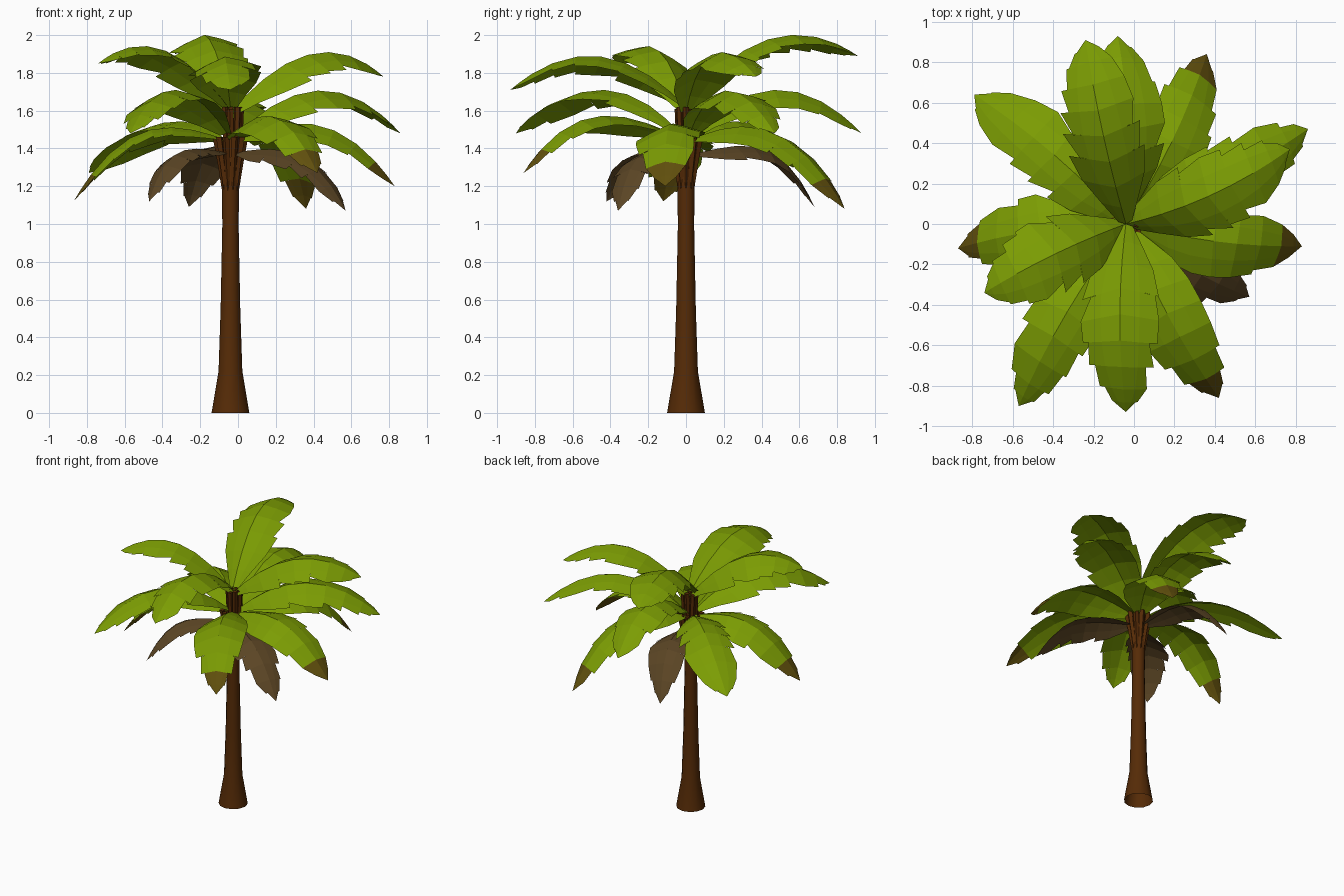
import bpy, bmesh, math, random
from mathutils import Vector

if "Cube" in bpy.data.objects:
    bpy.data.objects.remove(bpy.data.objects["Cube"])

random.seed(11)
CX = -0.04  # trunk axis


def mat(name, rgb):
    m = bpy.data.materials.new(name)
    m.diffuse_color = (*rgb, 1)
    m.use_nodes = True
    m.node_tree.nodes["Principled BSDF"].inputs["Base Color"].default_value = m.diffuse_color
    return m


GREEN = mat("leaf green", (0.20, 0.335, 0.001))
OLIVE = mat("withered tip", (0.12, 0.08, 0.004))
DEAD = mat("dead leaf brown", (0.105, 0.060, 0.018))
BARK = mat("bark brown", (0.092, 0.024, 0.002))


def finish(name, bm, mats, smooth=False):
    me = bpy.data.meshes.new(name)
    bm.to_mesh(me)
    bm.free()
    ob = bpy.data.objects.new(name, me)
    bpy.context.collection.objects.link(ob)
    for m in mats:
        me.materials.append(m)
    if smooth:
        bpy.context.view_layer.objects.active = ob
        ob.select_set(True)
        bpy.ops.object.shade_smooth_by_angle(angle=math.radians(40))
        ob.select_set(False)
    return ob


def loft(bm, rings, caps=True):
    """Join equal rings of points into a tube."""
    vs = [[bm.verts.new(p) for p in r] for r in rings]
    n = len(vs[0])
    for a, b in zip(vs, vs[1:]):
        for i in range(n):
            j = (i + 1) % n
            bm.faces.new((a[i], a[j], b[j], b[i]))
    if caps:
        bm.faces.new(vs[0][::-1])
        bm.faces.new(vs[-1])


def circle(x, y, z, r, n, turn=0):
    return [(x + r * math.cos(turn + math.tau * i / n),
             y + r * math.sin(turn + math.tau * i / n), z) for i in range(n)]


# Trunk: flared foot, slim middle, open underneath
bm = bmesh.new()
profile = [(0, .1), (.22, .063), (.55, .052), (1.0, .043), (1.2, .046), (1.45, .055)]
loft(bm, [circle(CX, 0, z, r, 12) for z, r in profile], caps=False)
finish("trunk", bm, [BARK], True)

# Leaf stems flaring out under the crown
bm = bmesh.new()
for i in range(10):
    a = math.tau * i / 10
    c, s = math.cos(a), math.sin(a)
    loft(bm, [circle(CX + r * c, r * s, z, w, 4, a)
              for z, r, w in [(1.16, .034, .008), (1.32, .052, .016), (1.46, .074, .020)]])
finish("stem_flare", bm, [BARK])

# Bundle of cut stems at the top of the crown
bm = bmesh.new()
for i in range(7):
    a = math.tau * i / 7
    top = 1.62 - 0.012 * (i % 2)
    c, s = math.cos(a), math.sin(a)
    loft(bm, [circle(CX + .01 + r * c, r * s, z, .018, 5, a)
              for z, r in [(1.40, .034), (top, .044)]])
loft(bm, [circle(CX + .01, 0, z, .034, 8) for z in (1.40, 1.56)])
finish("crown_stems", bm, [BARK])

# Leaf half-width along its length
STATIONS = [(0, .035), (.09, .095), (.2, .16), (.34, .195), (.48, .20),
            (.62, .19), (.76, .165), (.88, .12), (.95, .065), (1, 0)]


def leaf(name, tip, base_z, t, arch_z, width, power, start, mats, bend=.03, roll=.12):
    """Drooping leaf: folded along the midrib, slightly rolled, with a notched edge."""
    tip = Vector(tip)
    base = Vector((CX, 0, base_z))
    d = Vector((tip.x - CX, tip.y, 0)).normalized()
    base += d * start
    side = Vector((d.y, -d.x, 0))
    # arch: power curve through base, the point at t, and tip
    h, p = tip.z - base_z, arch_z - base_z
    qa = (p - t * h) / (t ** power - t)
    qb = h - qa

    def spine(u):
        u = max(u, 0)
        q = base.lerp(tip, u)
        q.z = base_z + qa * u ** power + qb * u
        return q + side * bend * 4 * u * (1 - u)

    def edge(u, w, s, f):
        tan = (spine(u + .01) - spine(u - .01)).normalized()
        nor = side.cross(tan).normalized()
        if nor.z < 0:
            nor = -nor
        drop = (.38 * f ** 1.2 + roll * s * f) * w
        return spine(u) + side * s * w * f * .97 + d * .12 * w * f - nor * drop

    bm = bmesh.new()
    for s in (-1, 1):
        for i, ((u0, w0), (u1, w1)) in enumerate(zip(STATIONS, STATIONS[1:])):
            # notches only on some outer segments
            notched = i >= 3 and random.random() < .7
            jag = random.uniform(.74, .92) if notched else 1
            w0, w1 = w0 * width, w1 * width
            # inner strip and outer strip of the leaf half
            pts0 = [spine(u0), edge(u0, w0, s, .5), edge(u0, w0 * jag, s, 1)]
            pts1 = [spine(u1), edge(u1, w1, s, .5), edge(u1, w1, s, 1)]
            for k in (0, 1):
                q = [pts0[k], pts0[k + 1], pts1[k + 1], pts1[k]]
                if w1 == 0:
                    q = [pts0[k], pts0[k + 1], pts1[0]]
                if s < 0:
                    q.reverse()
                f = bm.faces.new([bm.verts.new(v) for v in q])
                f.material_index = 1 if len(mats) > 1 and u0 >= .87 else 0
    bmesh.ops.remove_doubles(bm, verts=bm.verts, dist=.0005)
    finish(name, bm, mats)


# Leaves: tip, base height, arch point (fraction, height), then bend and roll
upper = [((.77, .37, 1.78), 1.59, .6, 1.91, .045), ((-.24, .91, 1.89), 1.63, .6, 2.0, -.015, -.12),
         ((-.74, -.34, 1.85), 1.60, .6, 1.94, .02), ((-.04, -.93, 1.71), 1.62, .55, 1.89)]
middle = [((.86, .47, 1.48), 1.47, .55, 1.705), ((-.08, .93, 1.48), 1.47, .52, 1.71),
          ((-.57, -.90, 1.48), 1.48, .52, 1.71), ((-.79, .64, 1.27), 1.45, .45, 1.54)]
lower = [((.83, -.11, 1.20), 1.45, .67, 1.475), ((.36, .84, 1.08), 1.45, .67, 1.425),
         ((-.87, -.12, 1.12), 1.45, .67, 1.43), ((.42, -.86, 1.27), 1.46, .67, 1.53)]
dead = [((.57, -.36, 1.07), 1.38, .6, 1.36), ((-.47, -.42, 1.12), 1.38, .6, 1.37),
        ((-.26, .68, 1.09), 1.37, .6, 1.39)]
for group, leaves, width, power, start, mats in [
        ("upper_leaf", upper, 1.0, 2, .0, [GREEN]), ("middle_leaf", middle, .95, 2, .035, [GREEN]),
        ("lower_leaf", lower, .92, 2.7, .035, [GREEN, OLIVE]), ("dead_leaf", dead, .75, 3.5, .035, [DEAD])]:
    for i, (tip, zb, t, za, *twist) in enumerate(leaves):
        leaf(f"{group}_{i + 1}", tip, zb, t, za, width, power, start, mats, *twist)
